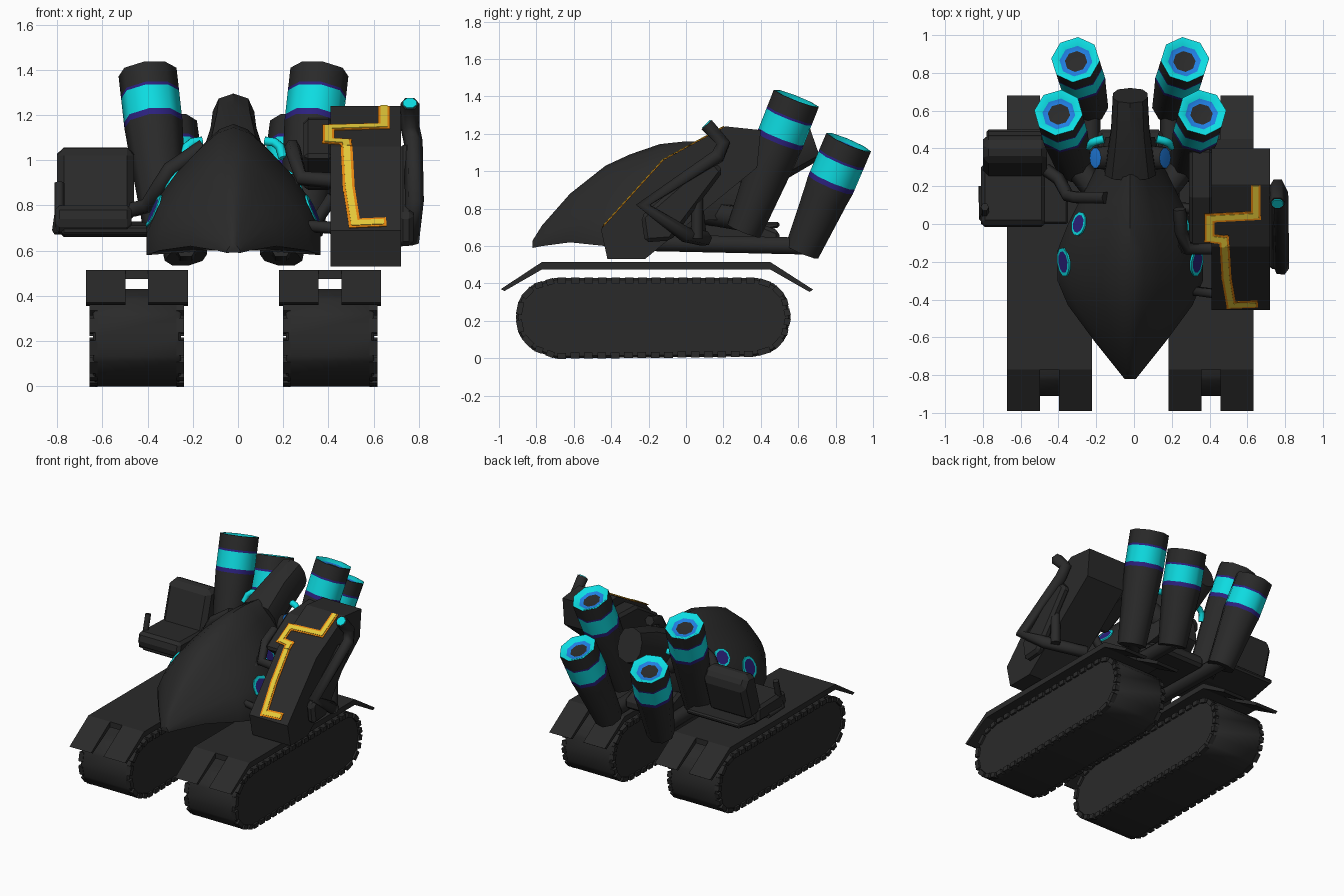
import bpy, bmesh, math
from mathutils import Vector, Matrix
from mathutils.bvhtree import BVHTree

if "Cube" in bpy.data.objects:
    bpy.data.objects.remove(bpy.data.objects["Cube"])

CX = -0.02  # mirror plane of the vehicle


def material(name, rgb):
    m = bpy.data.materials.new(name)
    m.diffuse_color = (*rgb, 1)
    m.use_nodes = True
    m.node_tree.nodes["Principled BSDF"].inputs["Base Color"].default_value = m.diffuse_color
    return m


DARK = material("charcoal", (0.023, 0.023, 0.023))
CYAN = material("cyan_glow", (0.004, 0.72, 0.76))
BLUE = material("blue_glow", (0.015, 0.21, 0.76))
INDIGO = material("indigo_glow", (0.025, 0.015, 0.21))
YELLOW = material("yellow_line", (0.85, 0.64, 0.045))
ORANGE = material("orange_line", (0.88, 0.26, 0.005))


def finish(name, bm, mats=(DARK,), angle=None):
    bmesh.ops.recalc_face_normals(bm, faces=bm.faces)
    me = bpy.data.meshes.new(name)
    bm.to_mesh(me)
    bm.free()
    for m in mats:
        me.materials.append(m)
    ob = bpy.data.objects.new(name, me)
    bpy.context.collection.objects.link(ob)
    if angle:
        bpy.ops.object.select_all(action='DESELECT')
        ob.select_set(True)
        bpy.context.view_layer.objects.active = ob
        bpy.ops.object.shade_smooth_by_angle(angle=math.radians(angle))
    return ob


def loft(name, rings, mats=(DARK,), idx=None, angle=None, cap=0):
    """Skin a list of closed rings and cap both ends."""
    bm = bmesh.new()
    vs = [[bm.verts.new(p) for p in r] for r in rings]
    n = len(vs[0])
    for k, (a, b) in enumerate(zip(vs, vs[1:])):
        for i in range(n):
            f = bm.faces.new((a[i], a[(i + 1) % n], b[(i + 1) % n], b[i]))
            f.material_index = idx[k] if idx else 0
    bm.faces.new(vs[0][::-1])
    bm.faces.new(vs[-1]).material_index = cap
    return finish(name, bm, mats, angle)


def slab(name, prof, x0, x1, bevel=0.0, angle=None):
    """Extrude a (y, z) profile along x."""
    ob = loft(name, [[(x, y, z) for y, z in prof] for x in (x0, x1)], angle=angle)
    if bevel:
        md = ob.modifiers.new("soft_edge", 'BEVEL')
        md.width, md.segments = bevel, 1
    return ob


def turned(name, base, tip, prof, mats=(DARK,), idx=None, n=8, cap=0):
    """Revolve (radius, height) points around the base-tip axis."""
    base, tip = Vector(base), Vector(tip)
    M = (tip - base).to_track_quat('Z', 'Y').to_matrix()
    rings = [[base + M @ Vector((r * math.cos(a), r * math.sin(a), h))
              for a in [math.tau * (i + .5) / n for i in range(n)]] for r, h in prof]
    return loft(name, rings, mats, idx, 46, cap)


def tube(name, pts, r, mat=DARK):
    cu = bpy.data.curves.new(name, 'CURVE')
    cu.dimensions, cu.bevel_depth, cu.bevel_resolution, cu.use_fill_caps = '3D', r, 1, True
    sp = cu.splines.new('POLY')
    sp.points.add(len(pts) - 1)
    for p, c in zip(sp.points, pts):
        p.co = (*c, 1)
    tmp = bpy.data.objects.new("tmp", cu)
    bpy.context.collection.objects.link(tmp)
    me = bpy.data.meshes.new_from_object(tmp.evaluated_get(bpy.context.evaluated_depsgraph_get()))
    bpy.data.objects.remove(tmp)
    me.materials.clear()
    me.materials.append(mat)
    for p in me.polygons:
        p.use_smooth = len(p.vertices) == 4
    ob = bpy.data.objects.new(name, me)
    bpy.context.collection.objects.link(ob)
    return ob


# Hood: bell-shaped sections along y -> (y, half width, top z, bottom z)
BELL = [(1, 0), (1, .18), (.87, .4), (.65, .62), (.40, .81), (.19, .95), (0, 1)]
BELL += [(-a, b) for a, b in BELL[-2::-1]] + [(0, .06)]
SECTIONS = [(-.82, .03, .63, .59), (-.77, .07, .71, .60), (-.62, .19, .88, .62),
            (-.43, .33, 1.03, .60), (-.30, .385, 1.09, .58), (-.14, .385, 1.145, .62),
            (0, .33, 1.16, .69), (.12, .27, 1.16, .74), (.32, .17, 1.14, .74), (.46, .13, 1.14, .8)]
hood = loft("hood", [[(CX + w * a, y, lo + (hi - lo) * b) for a, b in BELL]
                     for y, w, hi, lo in SECTIONS], angle=40)

# Rear cowl rising from the hood
loft("rear_cowl", [[(CX + w * math.copysign(abs(math.cos(a)) ** .7, math.cos(a)), y - .04 * math.sin(a),
                     z + h * math.sin(a)) for a in [math.tau * (i + .5) / 10 for i in range(10)]]
                   for y, z, w, h in [(.27, 1.0, .14, .13), (.50, 1.10, .105, .14), (.68, 1.18, .095, .115)]], angle=40)

# Chassis under the hood
slab("chassis", [(-.25, .62), (.5, .60), (.5, .68), (.2, .80), (-.25, .70)], CX - .17, CX + .17, .02)

# Glowing vents on the hood skin, and a small glowing pod at the neck
skin = BVHTree.FromPolygons([v.co for v in hood.data.vertices], [p.vertices[:] for p in hood.data.polygons])
for s in (-1, 1):
    for k, (x, y, z, r) in enumerate([(.34, -.2, .77, .078), (.27, 0, .9, .065)]):
        co, no, _, _ = skin.find_nearest(Vector((CX + s * x, y, z)))
        turned(f"vent_{k}_{s}", co - no * .004, co + no,
               [(r, 0), (r, .009), (r * .75, .0095), (r * .6, .0096)], (CYAN, INDIGO), [0, 0, 1], 10, 1)
    turned(f"neck_pod_{s}", (CX + s * .07, .35, .92), (CX + s * .19, .35, 1.0),
           [(.07, 0), (.06, .13), (.055, .138), (.04, .14)], (DARK, BLUE), [0, 0, 1], 10, 1)
    tube(f"neck_lamp_{s}", [(CX + s * x, y, z) for x, y, z in
                            [(.14, .45, 1.085), (.18, .44, 1.08), (.205, .43, 1.06), (.22, .41, 1.01)]], .022, CYAN)

# Tracks with edge teeth, and notched fenders, on both sides
TRACK = [(-.91, .22), (-.89, .32), (-.82, .395), (-.70, .43), (.38, .43), (.47, .40), (.535, .33), (.56, .22),
         (.535, .11), (.47, .04), (.37, .01), (-.70, .0), (-.82, .045), (-.89, .12)]
DECK = [(-.77, .515), (.45, .515), (.45, .475), (-.77, .475)]
LIPS = {"front": [(-.77, .515), (-.77, .475), (-.97, .36), (-.99, .37)],
        "rear": [(.45, .515), (.45, .475), (.66, .355), (.68, .367)]}
for s in (-1, 1):
    c = CX + s * .427
    slab(f"track_{s}", TRACK, c - .195, c + .195, .012, 35)
    bm = bmesh.new()
    for (ay, az), (by, bz) in zip(TRACK, TRACK[1:] + TRACK[:1]):
        a, d = Vector((0, ay, az)), Vector((0, by - ay, bz - az))
        n = max(1, round(d.length / .07))
        for i in range(n):
            p = a + d * (i + .5) / n
            for x in (-.192, .192):
                M = Matrix.Translation((c + x, p.y, p.z)) @ Matrix.Rotation(math.atan2(d.z, d.y), 4, 'X')
                M = M @ Matrix.Translation((0, 0, -.013)) @ Matrix.Diagonal((.034, d.length / n * .65, .032, 1))
                bmesh.ops.create_cube(bm, size=1, matrix=M)
    finish(f"track_teeth_{s}", bm)
    slab(f"fender_deck_{s}", DECK, c - .225, c + .225)
    for end, prof in LIPS.items():
        for x0, x1 in ((-.225, -.05), (.05, .225)):
            loft(f"fender_lip_{end}_{s}", [[(c + x, y, z) for y, z in prof] for x in (x0, x1)])

# Four launch barrels with glowing bands and muzzles
for s in (-1, 1):
    for name, b, t in [("front_barrel", (.30, .31, .68), (.38, .59, 1.39)),
                       ("rear_barrel", (.21, .62, .57), (.29, .87, 1.155))]:
        b, t = [Vector((CX + s * p[0], p[1], p[2])) for p in (b, t)]
        L = (t - b).length
        turned(f"{name}_{s}", b, t,
               [(.095, 0), (.122, L * .5), (.13, L - .25), (.13, L - .222), (.13, L - .108), (.13, L - .095),
                (.13, L), (.118, L), (.088, L - .02), (.06, L - .025), (.03, L - .03)],
               (DARK, INDIGO, CYAN, BLUE), [0, 0, 1, 2, 1, 0, 2, 2, 3, 0])
    # Feed duct below and arm holding the front barrel
    tube(f"feed_duct_{s}", [(CX + s * .21, -.28, .62), (CX + s * .21, .64, .60)], .052)
    tube(f"barrel_arm_{s}", [(CX + s * .12, .1, .78), (CX + s * .30, .33, .74)], .07)

# Leaning engine case on the right, its front face bent at a ridge
FACE = [Vector((0, -.455, .69)), Vector((0, -.12, 1.06)), Vector((0, .21, 1.24))]
CASE = [tuple(p.yz) for p in FACE] + [(.40, 1.22), (.38, 1.02), (-.22, .53), (-.42, .53)]
slab("engine_case", CASE, .41, .72)
slab("engine_case_wing", [(-.12, 1.02), (.14, 1.18), (.40, 1.19), (.36, 1.0), (.08, .86)], .29, .42, .02)
slab("engine_side_box", [(-.24, .76), (.13, 1.08), (.20, 1.0), (-.08, .63), (-.22, .62)], .71, .775, .02)

# Glowing crack line, laid on each half of the bent face
RIDGE, TOP = 1.06, 1.237
LINE = [(.645, TOP), (.645, 1.15), (.40, 1.143), (.40, 1.085), (.475, 1.08), (.48, RIDGE), (.49, .88),
        (.515, .72), (.63, .725)]
for name, w, h, mat in [("crack_edge", .026, .004, ORANGE), ("crack_core", .015, .007, YELLOW)]:
    bm = bmesh.new()
    for (ax, az), (bx, bz) in zip(LINE, LINE[1:]):
        k = 1 if (az + bz) / 2 > RIDGE else 0
        up = (FACE[k + 1] - FACE[k]).normalized()
        out = Vector((0, -up.z, up.y))
        a, b = [Vector((x, (z - FACE[k].z) / up.z)) for x, z in ((ax, az), (bx, bz))]
        d = (b - a).normalized() * w
        e = Vector((-d.y, d.x))
        a2 = a if az in (RIDGE, TOP) else a - d
        b2 = b if bz in (RIDGE, TOP) else b + d
        base = [FACE[k] + Vector((p.x, 0, 0)) + up * p.y for p in (a2 + e, a2 - e, b2 - e, b2 + e)]
        lo, hi = [[bm.verts.new(p + out * t) for p in base] for t in (-.002, h)]
        bm.faces.new(lo[::-1])
        bm.faces.new(hi)
        for i in range(4):
            bm.faces.new((lo[i], lo[(i + 1) % 4], hi[(i + 1) % 4], hi[i]))
    finish(name, bm, (mat,))

# Exhaust pipe and hoses around the case
tube("exhaust_pipe", [(.76, .11, 1.25), (.76, .20, 1.15), (.775, .17, 1.08), (.78, -.23, .82), (.77, 0, .66),
                      (.5, .1, .64)], .042)
turned("exhaust_glow", (.76, .112, 1.248), (.76, .02, 1.34), [(.034, 0), (.032, .008)], (CYAN,), [0])
tube("side_pipe", [(.73, .06, .64), (.73, .06, .9)], .035)
tube("lower_hose", [(.24, -.1, .92), (.25, -.24, .82), (.29, -.35, .71), (.44, -.37, .70)], .028)
tube("upper_hose", [(.24, .08, 1.06), (.25, -.04, 1.02), (.28, -.13, .92), (.42, -.13, .91)], .035)
tube("back_hose", [(.1, .1, .64), (.3, .08, .66), (.42, .06, .84)], .03)

# Operator seat on the left with lever and bracket
slab("seat_cushion", [(-.02, .72), (0, .80), (.32, .79), (.32, .68), (.02, .67)], -.81, -.47, .02)
slab("seat_back", [(.24, .74), (.33, 1.05), (.43, 1.06), (.48, .98), (.40, .72)], -.80, -.46, .03)
slab("seat_base", [(.0, .67), (.0, .71), (.5, .73), (.5, .70), (.3, .66)], -.78, -.35, .01)
tube("lever", [(-.80, .20, .69), (-.80, .03, .69), (-.79, .05, .76)], .022)
tube("lever_grip", [(-.79, .05, .75), (-.79, .09, .90)], .022)
tube("seat_hose", [(-.47, .29, .78), (-.40, .24, .80), (-.35, .15, .88), (-.30, .14, .96), (-.15, .14, 1.06)], .035)
